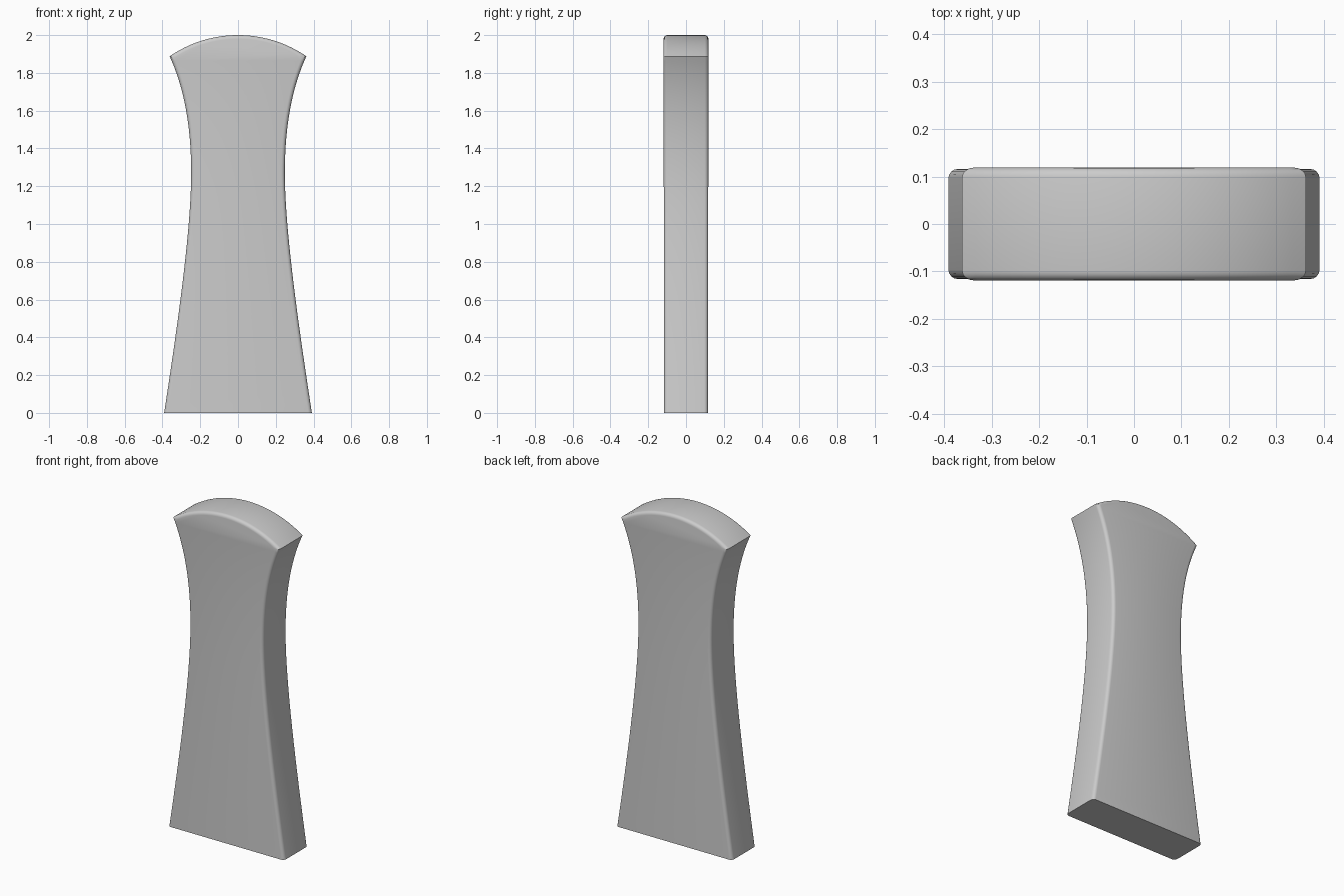
import bpy, bmesh, math
from mathutils import Vector
from mathutils.geometry import interpolate_bezier

if "Cube" in bpy.data.objects:
    bpy.data.objects.remove(bpy.data.objects["Cube"])

# Right-hand outline: flared foot, narrow waist, flared head
V = lambda x, z: Vector((x, 0, z))
side = interpolate_bezier(V(0.391, 0), V(0.33, 0.4), V(0.248, 0.95), V(0.248, 1.27), 25)[:-1]
side += interpolate_bezier(V(0.248, 1.27), V(0.248, 1.5), V(0.28, 1.71), V(0.362, 1.888), 19)

# Domed top arc between the head corners
half, rise = 0.362, 0.112
radius = (half ** 2 + rise ** 2) / (2 * rise)
span = math.asin(half / radius)
arc = []
for i in range(1, 24):
    a = span * (1 - 2 * i / 24)
    arc.append(V(radius * math.sin(a), 2 - radius + radius * math.cos(a)))
outline = side + arc + [V(-p.x, p.z) for p in reversed(side)]


def thickness(z):
    return 0.116 + 0.0015 * z


# Slab: front and back faces joined by a rim
bm = bmesh.new()
front = [bm.verts.new((p.x, -thickness(p.z), p.z)) for p in outline]
back = [bm.verts.new((p.x, thickness(p.z), p.z)) for p in outline]
bm.faces.new(front)
bm.faces.new(back[::-1])
n = len(outline)
for i in range(n):
    j = (i + 1) % n
    bm.faces.new((front[j], front[i], back[i], back[j]))
bmesh.ops.recalc_face_normals(bm, faces=bm.faces)

# Round the front and back rims, leaving the base edges sharp
rim = [e for e in bm.edges
       if e.verts[0].co.y * e.verts[1].co.y > 0
       and max(v.co.z for v in e.verts) > 0.001]
bmesh.ops.bevel(bm, geom=rim, offset=0.02, offset_type='OFFSET', segments=4,
                profile=0.5, affect='EDGES', clamp_overlap=True)

mesh = bpy.data.meshes.new("flared_slab")
bm.to_mesh(mesh)
bm.free()
slab = bpy.data.objects.new("flared_slab", mesh)
bpy.context.collection.objects.link(slab)
bpy.context.view_layer.objects.active = slab
slab.select_set(True)
bpy.ops.object.shade_smooth_by_angle(angle=math.radians(35))
